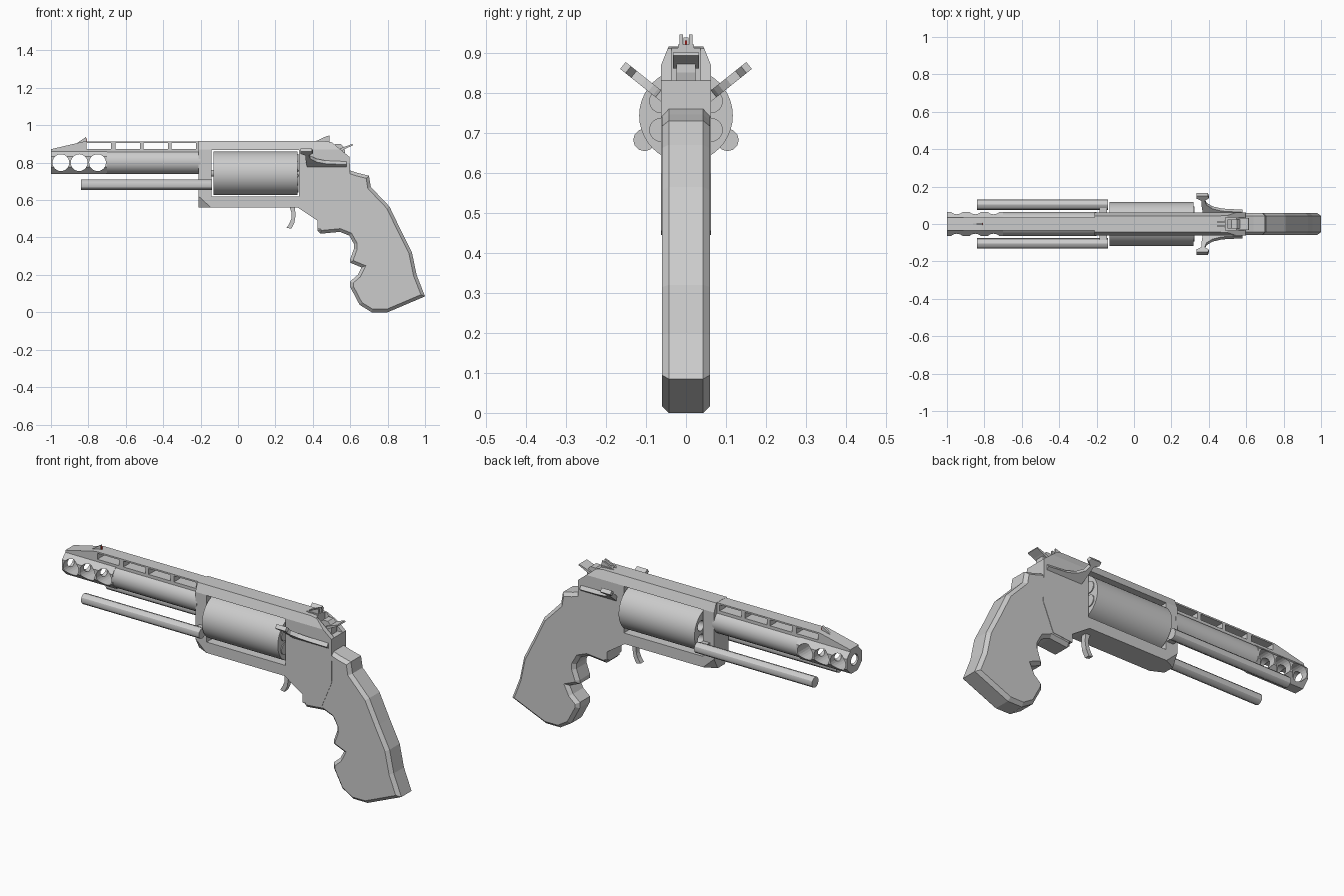
import bpy, bmesh, math
from mathutils import Matrix, Vector

if "Cube" in bpy.data.objects:
    bpy.data.objects.remove(bpy.data.objects["Cube"])


def finish(name, bm, smooth=False):
    bmesh.ops.recalc_face_normals(bm, faces=bm.faces)
    me = bpy.data.meshes.new(name)
    bm.to_mesh(me)
    bm.free()
    ob = bpy.data.objects.new(name, me)
    bpy.context.collection.objects.link(ob)
    if smooth:
        shade(ob)
    return ob


def activate(ob):
    bpy.ops.object.select_all(action='DESELECT')
    ob.select_set(True)
    bpy.context.view_layer.objects.active = ob


def shade(ob):
    activate(ob)
    bpy.ops.object.shade_smooth_by_angle(angle=math.radians(30))


def profile_bm(pts, y0, y1):
    """Side outline (x, z) extruded from y0 to y1."""
    bm = bmesh.new()
    f = bm.faces.new([bm.verts.new((x, y0, z)) for x, z in pts])
    r = bmesh.ops.extrude_face_region(bm, geom=[f])
    vs = [v for v in r['geom'] if isinstance(v, bmesh.types.BMVert)]
    bmesh.ops.translate(bm, verts=vs, vec=(0, y1 - y0, 0))
    return bm


def profile(name, pts, half, y=0):
    return finish(name, profile_bm(pts, y - half, y + half))


def box(name, x0, x1, half, z0, z1):
    return profile(name, [(x0, z0), (x1, z0), (x1, z1), (x0, z1)], half)


def rod(name, x0, x1, y, z, r, n=24, smooth=True, turn=0):
    bm = bmesh.new()
    m = (Matrix.Translation(((x0 + x1) / 2, y, z)) @ Matrix.Rotation(math.pi / 2, 4, 'Y')
         @ Matrix.Rotation(turn, 4, 'Z'))
    bmesh.ops.create_cone(bm, cap_ends=True, segments=n, radius1=r, radius2=r,
                          depth=x1 - x0, matrix=m)
    return finish(name, bm, smooth)


def cross_rod(name, x, z, r, half):
    bm = bmesh.new()
    m = Matrix.Translation((x, 0, z)) @ Matrix.Rotation(math.pi / 2, 4, 'X')
    bmesh.ops.create_cone(bm, cap_ends=True, segments=24, radius1=r, radius2=r,
                          depth=2 * half, matrix=m)
    return finish(name, bm)


def cut(ob, cutters):
    for c in cutters:
        c.hide_render = True
        activate(ob)
        mod = ob.modifiers.new('cut', 'BOOLEAN')
        mod.operation = 'DIFFERENCE'
        mod.solver = 'EXACT'
        mod.object = c
        bpy.ops.object.modifier_apply(modifier=mod.name)
        bpy.data.objects.remove(c)


def slice_off(bm, co, no):
    bmesh.ops.bisect_plane(bm, geom=bm.verts[:] + bm.edges[:] + bm.faces[:], dist=1e-6,
                           plane_co=co, plane_no=Vector(no).normalized(), clear_outer=True)
    bmesh.ops.holes_fill(bm, edges=bm.edges[:])


# Frame: chamfered top strap, clipped front corners, cylinder window, hammer slot
bm = profile_bm([(-.21, .56), (.32, .56), (.425, .49), (.425, .445), (.54, .455), (.6, .60),
                 (.597, .83), (.5, .91), (.46, .915), (-.21, .915)], -.062, .062)
for s in (-1, 1):
    slice_off(bm, (0, s * .06, .875), (0, s * .037, .015))
    slice_off(bm, (-.21, s * .03, .56), (-1 / .065, s / .032, -1 / .06))
frame = finish('frame', bm)
cut(frame, [box('window_cutter', -.143, .326, .2, .618, .868),
            box('slot_cutter', .49, .7, .036, .83, 1)])

# Grip with finger grooves and chamfered outline
bm = profile_bm([(.595, .76), (.64, .745), (.70, .73), (.71, .67), (.81, .565), (.87, .44),
                 (.93, .32), (.955, .2), (1.0, .085), (.80, 0), (.715, 0), (.65, .04),
                 (.60, .135), (.60, .165), (.64, .2), (.66, .24), (.60, .265), (.60, .285),
                 (.62, .34), (.62, .365), (.595, .41), (.545, .43), (.44, .42),
                 (.425, .435), (.43, .485), (.52, .7)], -.06, .06)
rim = [e for e in bm.edges if abs(e.verts[0].co.y - e.verts[1].co.y) < 1e-6]
bmesh.ops.bevel(bm, geom=rim, offset=.017, segments=1, affect='EDGES', profile=.5)
finish('grip', bm)

# Barrel and octagonal ported muzzle
barrel = rod('barrel', -.705, -.2, 0, .805, .065, 16)
muzzle = rod('muzzle', -1, -.7, 0, .805, .065 / math.cos(math.pi / 8), 8, False, math.pi / 8)
cut(muzzle, [rod('bore_cutter', -1.05, -.72, 0, .805, .03, 20)]
    + [cross_rod('port_cutter', x, .80, .045, .2) for x in (-.947, -.849, -.751)])

# Ventilated rib
rib = profile('barrel_rib', [(-1, .85), (-.205, .85), (-.205, .914), (-.82, .914), (-1, .872)], .036)
cut(rib, [box('vent_cutter', x, x + .13, .2, .874, .906) for x in (-.81, -.655, -.505, -.355)])

# Rotating cylinder with chambers and cartridge rims
drum = rod('cylinder', -.132, .318, 0, .743, .117, 40)
ring = [(.072 * math.sin(k * math.pi / 3), .743 + .072 * math.cos(k * math.pi / 3)) for k in range(6)]
cut(drum, [rod('chamber_cutter', -.2, -.05, y, z, .027, 16) for y, z in ring])
shade(drum)
for y, z in ring:
    rod('cartridge_rim', .31, .323, y, z, .03, 16)
rod('axis_pin', -.16, .34, 0, .743, .018, 12)

# Paired lower tubes and their mounts
for s in (-1, 1):
    rod('lower_tube', -.84, -.14, s * .104, .682, .028, 12)
    mount = box('tube_mount', -.185, -.145, .022, .662, .702)
    mount.location.y = s * .072

# Side wings beside the hammer, tilted up and outward
for s in (-1, 1):
    wing = profile('thumb_wing', [(.335, .125), (.395, .125), (.40, .108), (.378, .09),
                                  (.388, .06), (.42, .035), (.47, .02), (.58, .012),
                                  (.58, -.015), (.37, -.015), (.362, .05), (.36, .09),
                                  (.335, .105)], .011)
    wing.rotation_euler.x = -s * .896
    wing.location = (0, s * .06, .79)

# Hammer and spur
profile('hammer', [(.50, .80), (.50, .88), (.52, .9), (.55, .9), (.57, .88), (.572, .85),
                   (.56, .80)], .024)
profile('hammer_spur', [(.545, .875), (.575, .887), (.612, .9), (.615, .893), (.58, .877),
                        (.55, .86)], .033)

# Trigger
profile('trigger', [(.27, .58), (.287, .53), (.285, .50), (.275, .475), (.26, .452), (.285, .447),
                    (.302, .48), (.308, .52), (.302, .58)], .014)

# Sights
for y in (-.012, .012):
    profile('rear_sight', [(.41, .912), (.49, .912), (.488, .945), (.47, .94)], .0045, y)
box('rear_sight_base', .43, .49, .02, .91, .92)
profile('front_sight', [(-.86, .905), (-.81, .91), (-.812, .938)], .006)
red = bpy.data.materials.new('red')
red.diffuse_color = (.8, .03, .02, 1)
red.use_nodes = True
red.node_tree.nodes["Principled BSDF"].inputs["Base Color"].default_value = red.diffuse_color
box('front_sight_insert', -.815, -.807, .003, .912, .93).data.materials.append(red)
